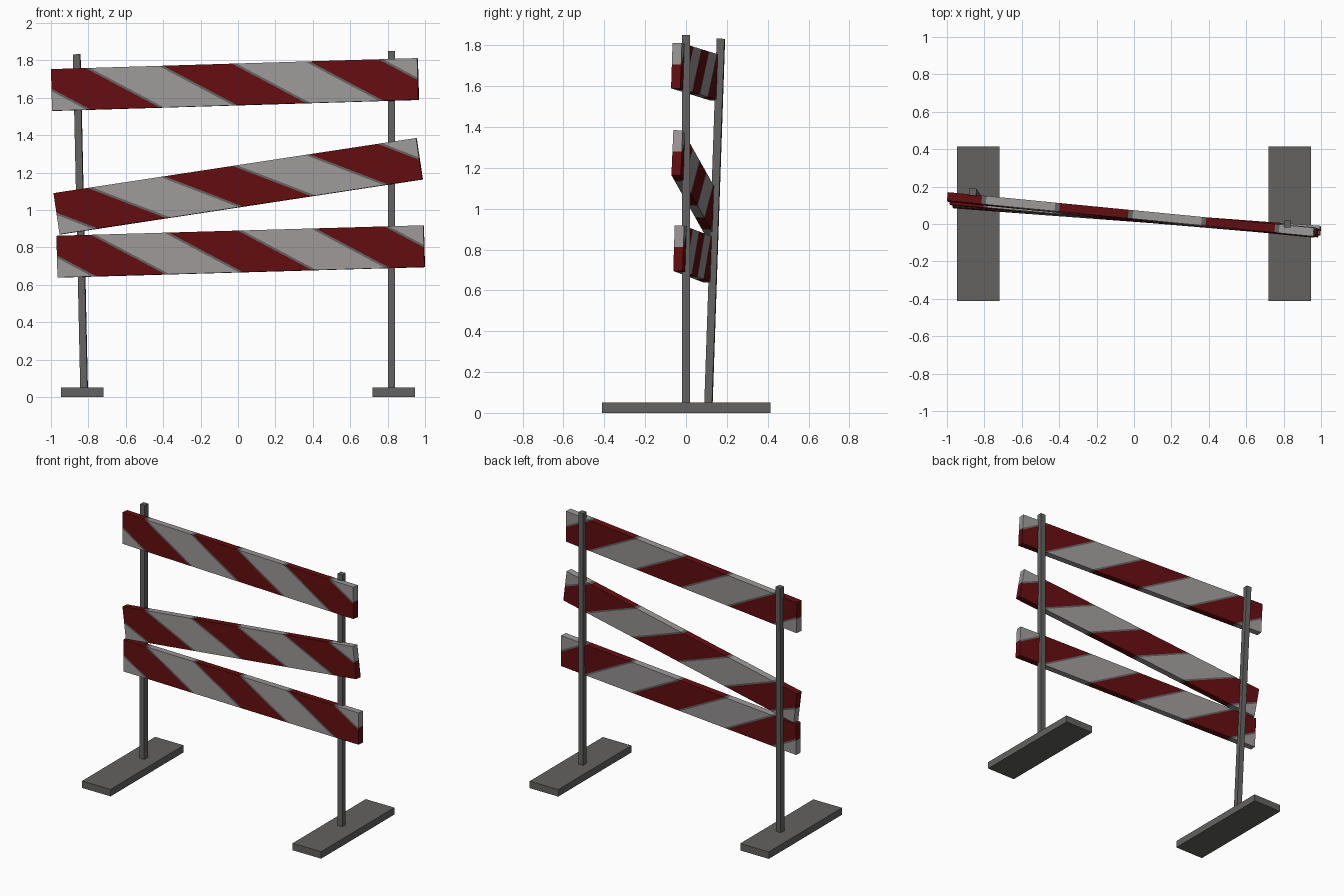
import bpy, bmesh
from mathutils import Vector, Matrix

if "Cube" in bpy.data.objects:
    bpy.data.objects.remove(bpy.data.objects["Cube"])


def material(name, rgb):
    m = bpy.data.materials.new(name)
    m.diffuse_color = (*rgb, 1)
    m.use_nodes = True
    m.node_tree.nodes["Principled BSDF"].inputs["Base Color"].default_value = m.diffuse_color
    return m


GREY = material("dark grey", (0.125, 0.122, 0.118))
WHITE = material("dull white", (0.33, 0.31, 0.31))
RED = material("dark red", (0.125, 0.004, 0.005))


def finish(name, bm, mats):
    mesh = bpy.data.meshes.new(name)
    bm.to_mesh(mesh)
    bm.free()
    for m in mats:
        mesh.materials.append(m)
    ob = bpy.data.objects.new(name, mesh)
    bpy.context.collection.objects.link(ob)
    return ob


def frame(x_axis, up, centre):
    # orthonormal placement from two direction hints; up is kept exactly
    z = Vector(up).normalized()
    y = z.cross(Vector(x_axis)).normalized()
    x = y.cross(z)
    m = Matrix((x, y, z)).transposed().to_4x4()
    m.translation = centre
    return m


def box(name, size, matrix):
    bm = bmesh.new()
    bmesh.ops.create_cube(bm, size=1, matrix=matrix @ Matrix.Diagonal((*size, 1)))
    return finish(name, bm, [GREY])


# Floor feet
for side, label in ((-1, "left"), (1, "right")):
    box(label + "_foot", (0.226, 0.826, 0.05),
        Matrix.Translation((side * 0.833, 0.002, 0.025)))


# Upright posts: the right is vertical, the left leans back and outward
def post(name, bottom, top, x_axis):
    a, b = Vector(bottom), Vector(top)
    box(name, (0.038, 0.038, (b - a).length), frame(x_axis, b - a, (a + b) / 2))


post("right_post", (0.82, 0, 0.045), (0.82, 0, 1.85), (1, 0, 0))
post("left_post", (-0.823, 0.11, 0.045), (-0.862, 0.171, 1.832), (1, -0.09, 0))

# Striped boards, stripes cut right through the board
LENGTH, HEIGHT, THICK = 1.968, 0.223, 0.046
PITCH = LENGTH / 5
SLANT = PITCH / HEIGHT
EDGE = 0.012


def board(name, left, right):
    a, b = Vector(left), Vector(right)
    axis = (b - a).normalized()
    lean = Vector((0, 0.03, 1))
    up = lean - axis * lean.dot(axis)
    bm = bmesh.new()
    bmesh.ops.create_cube(bm, size=1, matrix=Matrix.Diagonal((LENGTH, THICK, HEIGHT, 1)))
    for k in range(-3, 3):
        for off in (-EDGE, EDGE):
            bmesh.ops.bisect_plane(bm, geom=bm.verts[:] + bm.edges[:] + bm.faces[:],
                                   plane_co=((k + 0.5) * PITCH + off, 0, 0),
                                   plane_no=(1, 0, SLANT))
    for f in bm.faces:
        c = f.calc_center_median()
        s = c.x + SLANT * c.z
        u = s / PITCH + 0.5
        near = abs(u - round(u)) * PITCH
        if near < EDGE and abs(f.normal.x) < 0.5:
            f.material_index = 2          # blurred grey seam between stripes
        else:
            f.material_index = 0 if int(u // 1) % 2 == 0 else 1
    bm.transform(frame(axis, up, (a + b) / 2))
    finish(name, bm, [RED, WHITE, GREY])


board("top_board", (-0.998, 0.144, 1.641), (0.966, -0.047, 1.70))
board("middle_board", (-0.970, 0.122, 0.979), (0.972, -0.044, 1.274))
board("bottom_board", (-0.967, 0.110, 0.750), (0.996, -0.036, 0.806))
